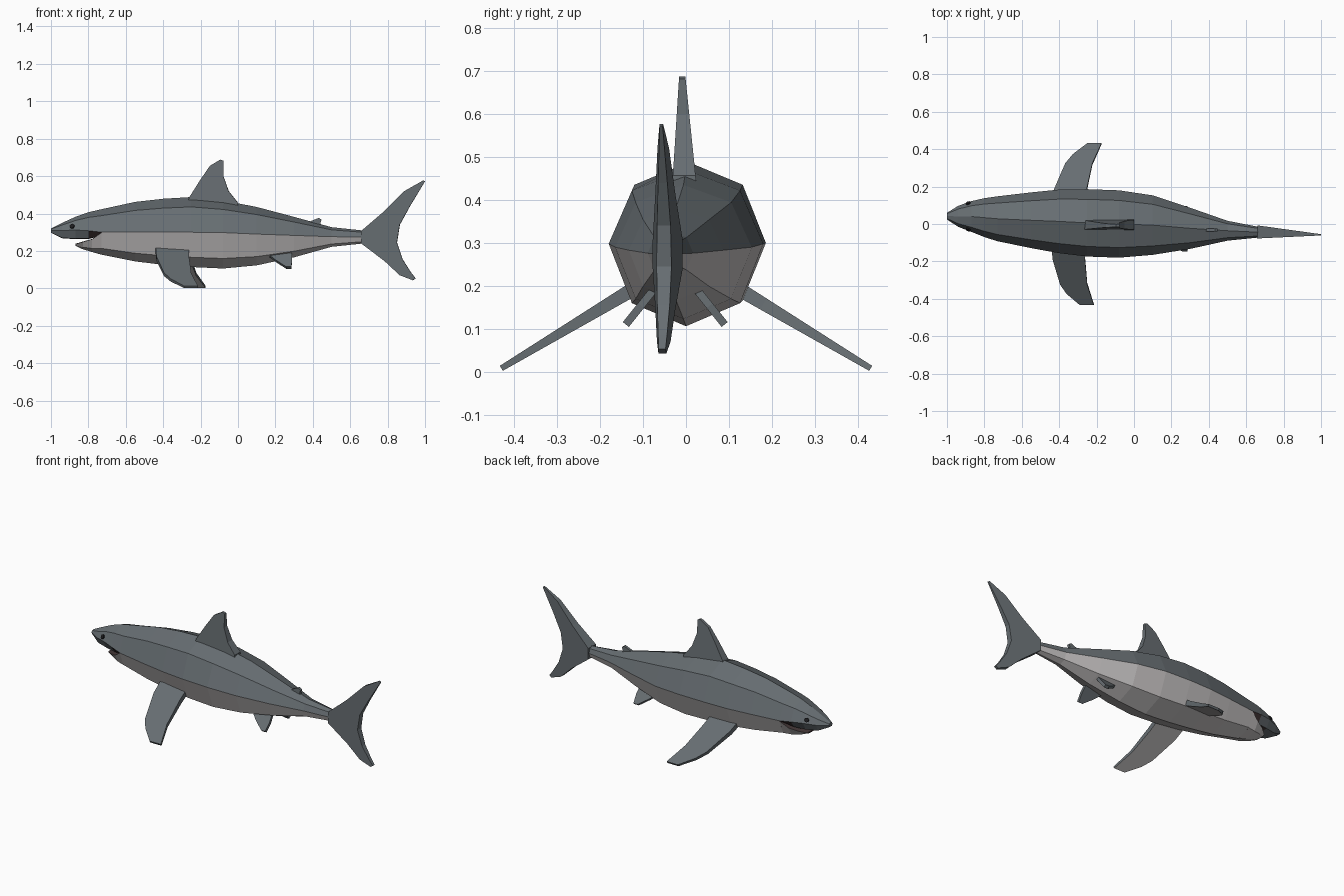
import bpy, bmesh, math
from mathutils import Vector

if "Cube" in bpy.data.objects:
    bpy.data.objects.remove(bpy.data.objects["Cube"])


def material(name, rgb):
    m = bpy.data.materials.new(name)
    m.diffuse_color = (*rgb, 1)
    m.use_nodes = True
    m.node_tree.nodes["Principled BSDF"].inputs["Base Color"].default_value = m.diffuse_color
    return m


GREY = material("slate grey", (0.135, 0.155, 0.168))
BELLY = material("pale belly", (0.54, 0.52, 0.52))
MOUTH = material("dark mouth", (0.06, 0.04, 0.04))
BLACK = material("eye black", (0.012, 0.012, 0.014))


def finish(name, bm, mats, rule=None):
    bmesh.ops.recalc_face_normals(bm, faces=bm.faces[:])
    bm.normal_update()
    if rule:
        for f in bm.faces:
            f.material_index = rule(f)
    me = bpy.data.meshes.new(name)
    bm.to_mesh(me)
    bm.free()
    for m in mats:
        me.materials.append(m)
    ob = bpy.data.objects.new(name, me)
    bpy.context.collection.objects.link(ob)
    return ob


def loft(name, sections, mats, low=0.72, upper_mat=0, lower_mat=1, rule=None):
    """Eight-sided loft; section = x, centre y, half width, top, middle, bottom z."""
    bm = bmesh.new()
    unit = [(1, 0), (.7, .72), (0, 1), (-.7, .72), (-1, 0), (-.7, -low), (0, -1), (.7, -low)]
    rings = []
    for x, yc, hw, zt, zm, zb in sections:
        rings.append([bm.verts.new((x, yc + hw * u,
                                    zm + v * ((zt - zm) if v > 0 else (zm - zb))))
                      for u, v in unit])
    for a, b in zip(rings, rings[1:]):
        for i in range(8):
            j = (i + 1) % 8
            f = bm.faces.new((a[i], a[j], b[j], b[i]))
            f.material_index = upper_mat if i < 4 else lower_mat
    bm.faces.new(rings[0])
    bm.faces.new(rings[-1])
    return finish(name, bm, mats, rule)


def fin(name, pts, normal, half, mats=(GREY,), rule=None):
    """Plate with tapering thickness; half(p) gives half thickness at a point."""
    bm = bmesh.new()
    n = Vector(normal).normalized()
    pts = [Vector(p) for p in pts]
    a = [bm.verts.new(p + n * half(p)) for p in pts]
    b = [bm.verts.new(p - n * half(p)) for p in pts]
    bm.faces.new(a)
    bm.faces.new(b[::-1])
    for i in range(len(pts)):
        j = (i + 1) % len(pts)
        bm.faces.new((a[i], a[j], b[j], b[i]))
    return finish(name, bm, mats, rule)


# Trunk, dark above and pale below the widest line
loft("body", [
    (-.73, .028, .120, .423, .300, .180),
    (-.55, .020, .149, .462, .300, .144),
    (-.40, .014, .170, .479, .300, .126),
    (-.25, .006, .180, .488, .300, .114),
    (-.08, .000, .180, .470, .298, .106),
    (.10, -.006, .159, .435, .290, .123),
    (.30, -.023, .110, .382, .283, .166),
    (.50, -.036, .053, .327, .276, .222),
    (.67, -.044, .028, .309, .275, .240)], (GREY, BELLY))

# Snout and upper jaw
loft("snout", [
    (-1.0, .042, .018, .320, .309, .297),
    (-.94, .041, .056, .350, .309, .268),
    (-.87, .040, .082, .382, .312, .263),
    (-.80, .034, .104, .407, .308, .264),
    (-.73, .028, .120, .423, .300, .280)], (GREY, MOUTH), low=.95,
    rule=lambda f: int(f.normal.z < -.7 and f.calc_center_median().x > -.9))

# Lower jaw
loft("lower_jaw", [
    (-.87, .038, .040, .238, .236, .228),
    (-.83, .036, .072, .250, .248, .209),
    (-.78, .032, .099, .264, .263, .194),
    (-.73, .028, .119, .299, .298, .180)], (MOUTH, BELLY))

# Eyes
for s, side in ((1, "left"), (-1, "right")):
    n = Vector((-.33, s * .82, .42)).normalized()
    bpy.ops.mesh.primitive_cylinder_add(vertices=8, radius=.013, depth=.008,
                                        location=(-.887, .041 + s * .0705, .332))
    eye = bpy.context.object
    eye.name = side + "_eye"
    eye.rotation_euler = n.to_track_quat('Z', 'Y').to_euler()
    eye.data.materials.append(BLACK)

# Dorsal fins
dorsal = [(-.27, .45), (-.26, .487), (-.20, .582), (-.15, .655), (-.095, .688), (-.078, .682),
          (-.078, .60), (-.05, .52), (.0, .457), (.0, .43)]
fin("dorsal_fin", [(x, -.004 - (z - .45) * .02, z) for x, z in dorsal], (.03, 1, 0),
    lambda p: .027 - (p.z - .45) * .083)
fin("rear_dorsal_fin", [(x, -.031, z) for x, z in
    ((.37, .34), (.39, .36), (.432, .377), (.447, .367), (.44, .35), (.45, .32))],
    (0, 1, 0), lambda p: .008)

# Tail fin
tail = [(.66, .307), (.78, .41), (.89, .52), (.99, .577), (1.0, .572), (.92, .44), (.865, .34),
        (.85, .245), (.88, .155), (.925, .085), (.95, .053), (.935, .043), (.865, .07),
        (.785, .145), (.66, .24)]
fin("tail_fin", [(x, -.043 - (x - .67) * .045, z) for x, z in tail], (.045, 1, 0),
    lambda p: .034 - (p.x - .67) * .093)

# Paired fins; the left pectoral is swept back a little by the bend of the body
pectoral = [(-.44, .11), (-.436, .18), (-.395, .32), (-.36, .37), (-.29, .43), (-.215, .43),
            (-.25, .32), (-.262, .18), (-.262, .11)]
pelvic = [(.13, .04), (.20, .085), (.258, .115), (.285, .115), (.29, .08), (.285, .04)]
for s, side in ((1, "left"), (-1, "right")):
    sweep = .13 if s > 0 else 0
    fin(side + "_pectoral_fin",
        [(x + sweep * (d - .11), s * d, .191 - (d - .125) * .6) for x, d in pectoral],
        (0, s * .515, .857), lambda p: .017 - (abs(p.y) - .11) * .032,
        (GREY, BELLY), lambda f: int(f.normal.z < -.6))
    fin(side + "_pelvic_fin",
        [(x, -.025 + s * d, .185 - (d - .055) * 1.25) for x, d in pelvic],
        (0, s * .78, .62), lambda p: .009)
